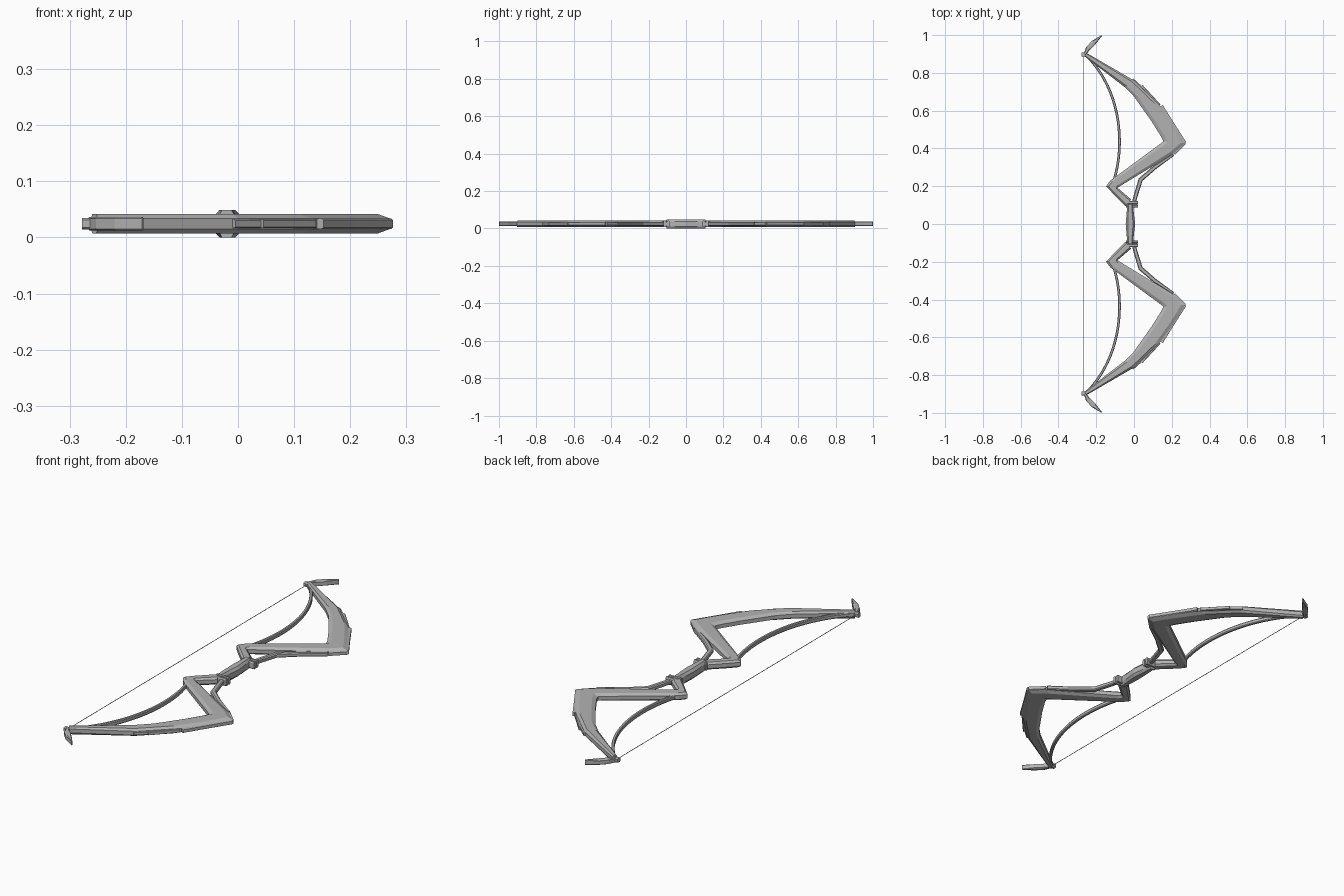
import bpy, bmesh
from mathutils import Vector

cube = bpy.data.objects.get("Cube")
if cube:
    bpy.data.objects.remove(cube)

MID = 0.0245  # height of the flat bow's centre plane

grey = bpy.data.materials.new("plain_grey")
grey.use_nodes = True
grey.diffuse_color = (0.45, 0.45, 0.45, 1)
grey.node_tree.nodes["Principled BSDF"].inputs["Base Color"].default_value = grey.diffuse_color


def loft(name, stations, half, edge, inset=0.2, mirror=True):
    """Join chamfered cross-sections, each spanning two plan points a and b."""
    bm = bmesh.new()
    rings = []
    for a, b in stations:
        a, b = Vector(a), Vector(b)
        section = [(0, -edge), (0, edge), (inset, half),
                   (1 - inset, half), (1, edge), (1, -edge),
                   (1 - inset, -half), (inset, -half)]
        rings.append([bm.verts.new((*a.lerp(b, t), MID + z)) for t, z in section])
    for r, s in zip(rings, rings[1:]):
        for i in range(8):
            j = (i + 1) % 8
            bm.faces.new((r[i], r[j], s[j], s[i]))
    bm.faces.new(rings[0])
    bm.faces.new(rings[-1])
    bmesh.ops.recalc_face_normals(bm, faces=bm.faces)
    mesh = bpy.data.meshes.new(name)
    bm.to_mesh(mesh)
    bm.free()
    mesh.materials.append(grey)
    obj = bpy.data.objects.new(name, mesh)
    bpy.context.collection.objects.link(obj)
    if mirror:
        mod = obj.modifiers.new("Mirror", 'MIRROR')
        mod.use_axis = (False, True, False)
        mod.use_mirror_merge = False
    return obj


def ribbon(name, path, widths, half, edge, inset=0.2, mirror=True):
    """Loft of a given width along a plan path."""
    pts = [Vector(p) for p in path]
    stations = []
    for i, p in enumerate(pts):
        d = (pts[min(i + 1, len(pts) - 1)] - pts[max(i - 1, 0)]).normalized()
        side = Vector((-d.y, d.x)) * widths[i] / 2
        stations.append((p + side, p - side))
    return loft(name, stations, half, edge, inset, mirror)


# Zigzag limb: short riser, forearm, then the long tapering outer arm
loft("limb", [
    ((-0.045, 0.095), (-0.015, 0.13)),
    ((-0.115, 0.165), (-0.085, 0.19)),
    ((-0.148, 0.20), (-0.082, 0.195)),
    ((-0.125, 0.23), (-0.075, 0.20)),
    ((0.14, 0.425), (0.205, 0.37)),
    ((0.155, 0.437), (0.272, 0.428)),
    ((0.145, 0.46), (0.24, 0.48)),
    ((0.095, 0.54), (0.20, 0.54)),
    ((0.00, 0.675), (0.135, 0.63)),
    ((-0.05, 0.725), (0.00, 0.76)),
    ((-0.262, 0.888), (-0.25, 0.905)),
], 0.0175, 0.009)

# Raised guards along the outer edge of the limb
ribbon("elbow_guard", [(0.21, 0.375), (0.268, 0.43)], [0.022, 0.018], 0.009, 0.007)
ribbon("outer_guard", [(0.27, 0.43), (0.202, 0.535), (0.145, 0.625)],
       [0.014, 0.016, 0.018], 0.009, 0.007)
ribbon("upper_guard", [(0.135, 0.63), (0.04, 0.73)], [0.012, 0.016], 0.008, 0.006)
ribbon("tip_guard", [(0.045, 0.718), (-0.01, 0.765)], [0.014, 0.016], 0.008, 0.006)

# Brace between the grip and the forearm
ribbon("brace", [(-0.005, 0.10), (0.012, 0.16), (0.035, 0.235), (0.11, 0.30), (0.21, 0.367)],
       [0.02, 0.022, 0.024, 0.022, 0.012], 0.010, 0.006)

# Slender curved inner bow, a Bezier arc sampled evenly
p0, p1, p2, p3 = (Vector(p) for p in [(-0.115, 0.205), (-0.045, 0.40), (-0.06, 0.70), (-0.252, 0.892)])
arc = []
for i in range(21):
    t = i / 20
    u = 1 - t
    arc.append(p0 * u**3 + p1 * 3 * u * u * t + p2 * 3 * u * t * t + p3 * t**3)
ribbon("inner_bow", arc, [0.014] * len(arc), 0.010, 0.006)

# Curved blade and string knob at each end
ribbon("tip_blade", [(-0.262, 0.897), (-0.243, 0.93), (-0.212, 0.962), (-0.17, 0.998)],
       [0.012, 0.025, 0.025, 0.004], 0.012, 0.009)
ribbon("string_knob", [(-0.278, 0.897), (-0.25, 0.897)], [0.022, 0.022], 0.010, 0.007)

# Grip, swelling at the middle, with collars and bolts
ribbon("grip", [(-0.02, -0.105), (-0.02, -0.06), (-0.019, 0), (-0.02, 0.06), (-0.02, 0.105)],
       [0.03, 0.038, 0.05, 0.038, 0.03], 0.0245, 0.013, 0.22, mirror=False)
for name, y in (("lower_collar", 0.095), ("upper_collar", 0.114)):
    ribbon(name, [(-0.043, y), (0.022, y)], [0.014, 0.014], 0.017, 0.012)
ribbon("collar_bolt", [(0.004, 0.104), (0.016, 0.104)], [0.028, 0.028], 0.010, 0.006)

# Bowstring
bpy.ops.mesh.primitive_cylinder_add(vertices=6, radius=0.0015, depth=1.794,
                                    location=(-0.265, 0, MID), rotation=(1.5708, 0, 0))
string = bpy.context.object
string.name = "bowstring"
string.data.materials.append(grey)
